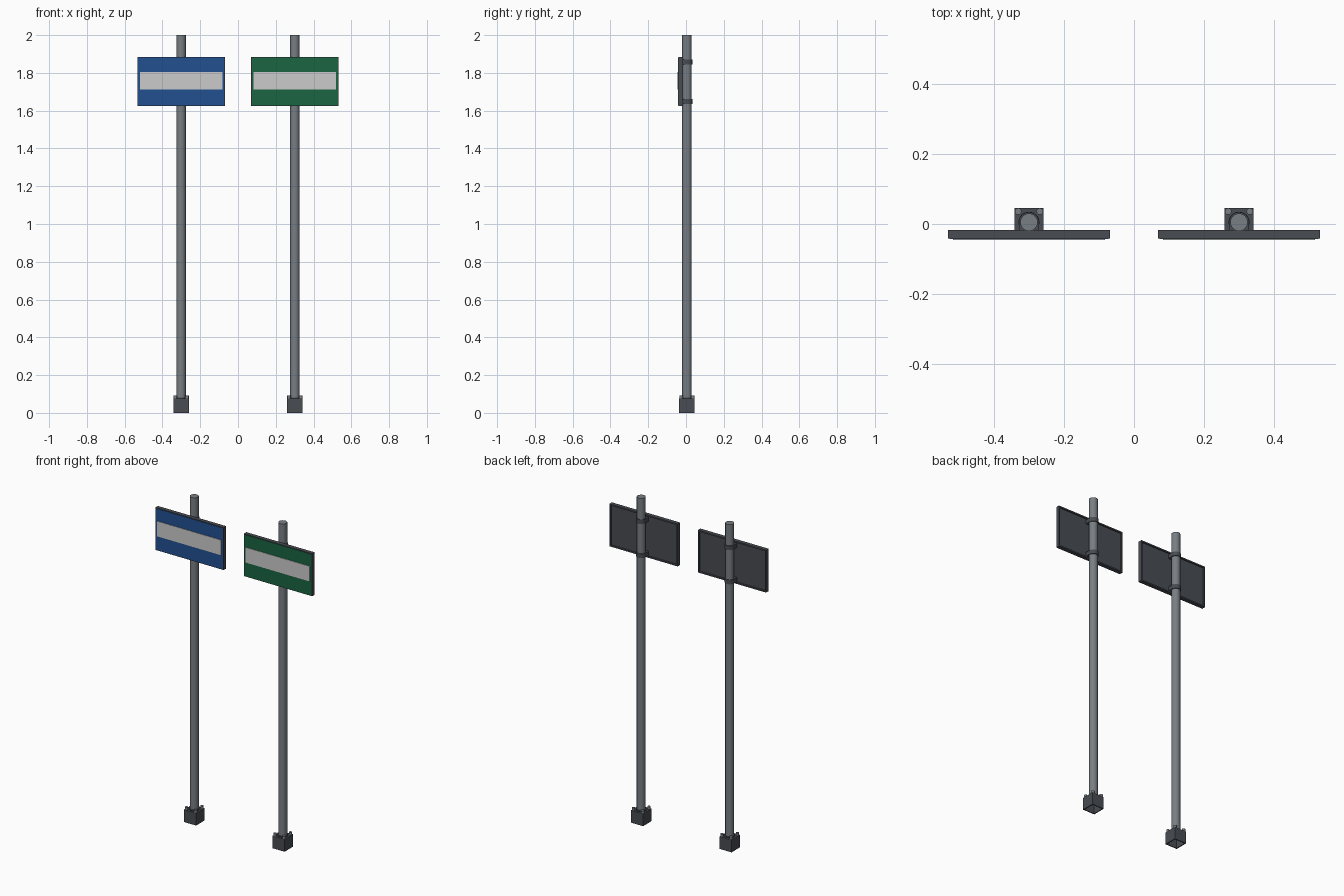
import bpy, bmesh
from mathutils import Matrix, Vector

if "Cube" in bpy.data.objects:
    bpy.data.objects.remove(bpy.data.objects["Cube"])

CY = 0.005  # pole centre line in y


def mat(name, col):
    m = bpy.data.materials.new(name)
    m.diffuse_color = (*col, 1)
    m.use_nodes = True
    m.node_tree.nodes["Principled BSDF"].inputs["Base Color"].default_value = m.diffuse_color
    return m


DARK = mat("dark_metal", (0.065, 0.072, 0.085))
STEEL = mat("steel", (0.19, 0.21, 0.23))
WHITE = mat("pale_stripe", (0.65, 0.65, 0.65))
BLUE = mat("blue_face", (0.015, 0.08, 0.28))
GREEN = mat("green_face", (0.01, 0.13, 0.055))


def finish(bm, name, m, smooth=False):
    me = bpy.data.meshes.new(name)
    bmesh.ops.recalc_face_normals(bm, faces=bm.faces)
    bm.to_mesh(me)
    bm.free()
    me.materials.append(m)
    ob = bpy.data.objects.new(name, me)
    bpy.context.collection.objects.link(ob)
    if smooth:
        bpy.ops.object.select_all(action='DESELECT')
        bpy.context.view_layer.objects.active = ob
        ob.select_set(True)
        bpy.ops.object.shade_smooth_by_angle()
    return ob


def box(name, m, lo, hi, recess=None):
    """Box between two corners; recess = (direction, rim, depth) sinks one face."""
    lo, hi = Vector(lo), Vector(hi)
    bm = bmesh.new()
    bmesh.ops.create_cube(bm, size=1, matrix=Matrix.Translation((lo + hi) / 2)
                          @ Matrix.Diagonal((*(hi - lo), 1)))
    if recess:
        d, rim, depth = Vector(recess[0]), recess[1], recess[2]
        bm.normal_update()
        f = max(bm.faces, key=lambda f: f.normal.dot(d))
        bmesh.ops.inset_region(bm, faces=[f], thickness=rim)
        ex = bmesh.ops.extrude_discrete_faces(bm, faces=[f])["faces"][0]
        bmesh.ops.translate(bm, verts=ex.verts, vec=-d * depth)
    return finish(bm, name, m)


def cylinder(name, m, x, y, z0, z1, r, sides):
    bm = bmesh.new()
    bmesh.ops.create_cone(bm, cap_ends=True, segments=sides, radius1=r, radius2=r,
                          depth=z1 - z0, matrix=Matrix.Translation((x, y, (z0 + z1) / 2)))
    return finish(bm, name, m, True)


for side, x, face in (("left", -0.301, BLUE), ("right", 0.301, GREEN)):
    # Pole and ground socket, open underneath
    cylinder(side + "_pole", STEEL, x, CY, 0.06, 2.0, 0.025, 32)
    box(side + "_socket", DARK, (x - 0.041, CY - 0.041, 0), (x + 0.041, CY + 0.041, 0.076),
        ((0, 0, -1), 0.008, 0.06))
    cylinder(side + "_socket_collar", DARK, x, CY, 0.07, 0.082, 0.03, 32)

    # Corner bolts
    for sx in (-1, 1):
        for sy in (-1, 1):
            cylinder(side + "_bolt", STEEL, x + sx * 0.031, CY + sy * 0.031,
                     0.07, 0.092, 0.0095, 16)

    # Sign tray with a recessed back, coloured face and stripe
    box(side + "_sign_frame", DARK, (x - 0.232, -0.041, 1.624), (x + 0.232, -0.017, 1.885),
        ((0, 1, 0), 0.012, 0.008))
    box(side + "_sign_face", face, (x - 0.228, -0.043, 1.628), (x + 0.228, -0.039, 1.881))
    box(side + "_sign_stripe", WHITE, (x - 0.218, -0.046, 1.713), (x + 0.218, -0.042, 1.806))

    # Pole clamps
    for z in (1.648, 1.858):
        cylinder(side + "_clamp_ring", DARK, x, CY, z - 0.013, z + 0.013, 0.029, 32)
        box(side + "_clamp_block", DARK, (x - 0.029, -0.028, z - 0.013), (x + 0.029, CY, z + 0.013))
